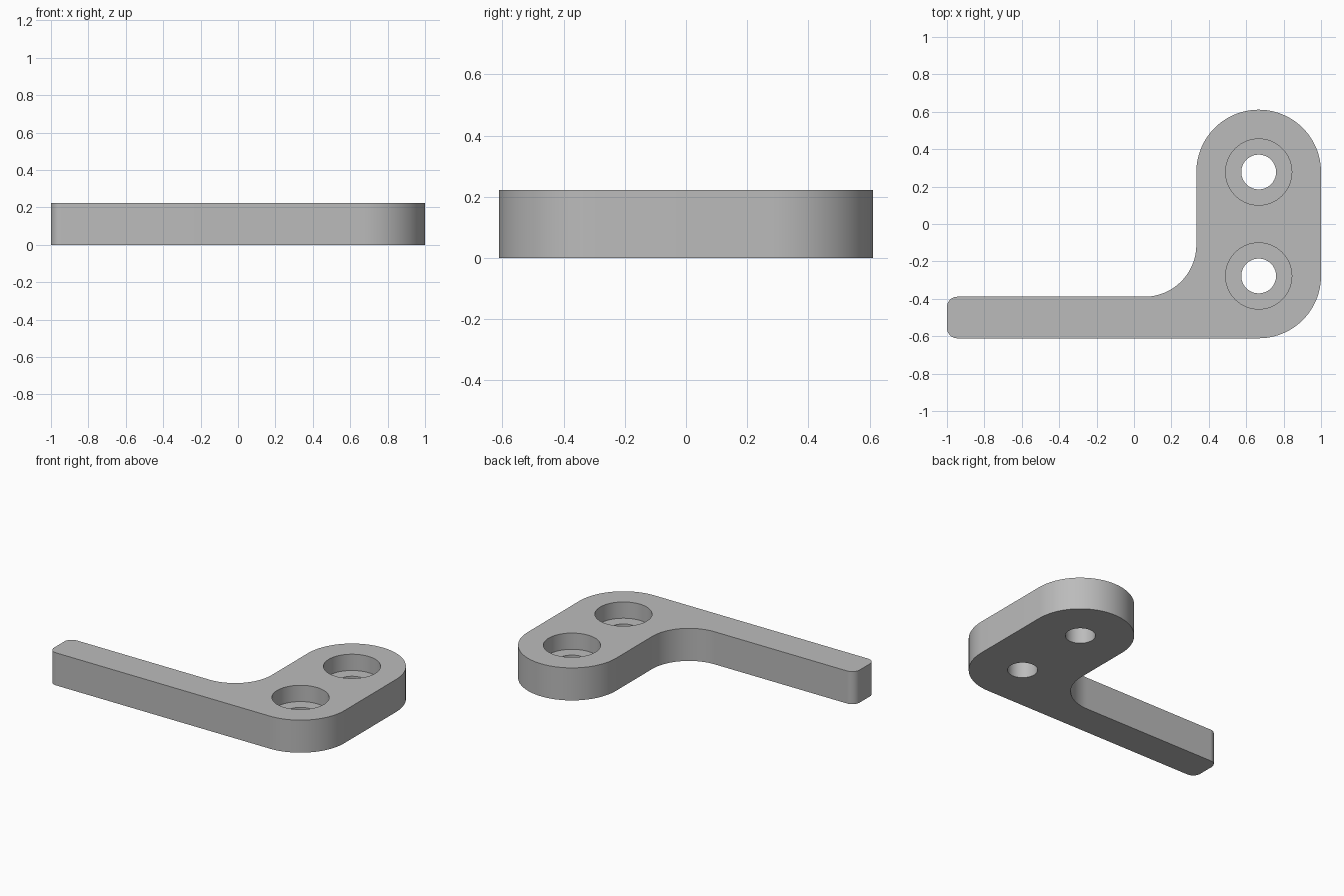
import bpy, bmesh, math
from mathutils import Vector

old = bpy.data.objects.get("Cube")
if old:
    bpy.data.objects.remove(old, do_unlink=True)

U = 1 / 18          # one design unit
THICK = 4 * U

grey = bpy.data.materials.new("plain grey")
grey.use_nodes = True
colour = (0.5, 0.5, 0.5, 1)
grey.diffuse_color = colour
grey.node_tree.nodes["Principled BSDF"].inputs["Base Color"].default_value = colour


def rounded_outline(corners, steps=24):
    """Replace each (x, y, radius) corner with an arc tangent to both edges."""
    points = []
    for i, (x, y, r) in enumerate(corners):
        p = Vector((x, y))
        a = (Vector(corners[i - 1][:2]) - p).normalized()
        b = (Vector(corners[(i + 1) % len(corners)][:2]) - p).normalized()
        centre = p + (a + b) * r      # every corner is a right angle
        for k in range(steps + 1):
            t = math.pi / 2 * k / steps
            points.append((centre - b * r * math.cos(t) - a * r * math.sin(t)) * U)
    return points


def make_object(name, bm):
    bmesh.ops.recalc_face_normals(bm, faces=bm.faces)
    mesh = bpy.data.meshes.new(name)
    bm.to_mesh(mesh)
    bm.free()
    mesh.materials.append(grey)
    obj = bpy.data.objects.new(name, mesh)
    bpy.context.collection.objects.link(obj)
    return obj


# L-shaped plate: wide rounded pad with a narrow arm along the front
outline = rounded_outline([(-18, -11, 1), (18, -11, 6), (18, 11, 6),
                           (6, 11, 6), (6, -7, 5), (-18, -7, 1)])
bm = bmesh.new()
base = bm.faces.new([bm.verts.new((p.x, p.y, 0)) for p in outline])
top = bmesh.ops.extrude_face_region(bm, geom=[base], use_keep_orig=True)["geom"]
bmesh.ops.translate(bm, vec=(0, 0, THICK),
                    verts=[v for v in top if isinstance(v, bmesh.types.BMVert)])
bmesh.ops.remove_doubles(bm, verts=bm.verts, dist=1e-4)
bracket = make_object("bracket", bm)
bpy.context.view_layer.objects.active = bracket
bracket.select_set(True)


def drill(y, radius, bottom):
    """Cut a round hole from above down to the given height."""
    bm = bmesh.new()
    bmesh.ops.create_cone(bm, cap_ends=True, segments=64, radius1=radius,
                          radius2=radius, depth=1)
    bmesh.ops.translate(bm, verts=bm.verts, vec=(12 * U, y, bottom + 0.5))
    cutter = make_object("hole_cutter", bm)
    cutter.hide_render = True
    mod = bracket.modifiers.new("hole", "BOOLEAN")
    mod.operation = "DIFFERENCE"
    mod.solver = "EXACT"
    mod.object = cutter
    bpy.ops.object.modifier_apply(modifier=mod.name)
    bpy.data.objects.remove(cutter, do_unlink=True)


# Two counterbored screw holes
for y in (-5 * U, 5 * U):
    drill(y, 0.177, THICK / 2)
    drill(y, 0.093, -0.2)

bpy.ops.object.shade_smooth_by_angle(angle=math.radians(30))
